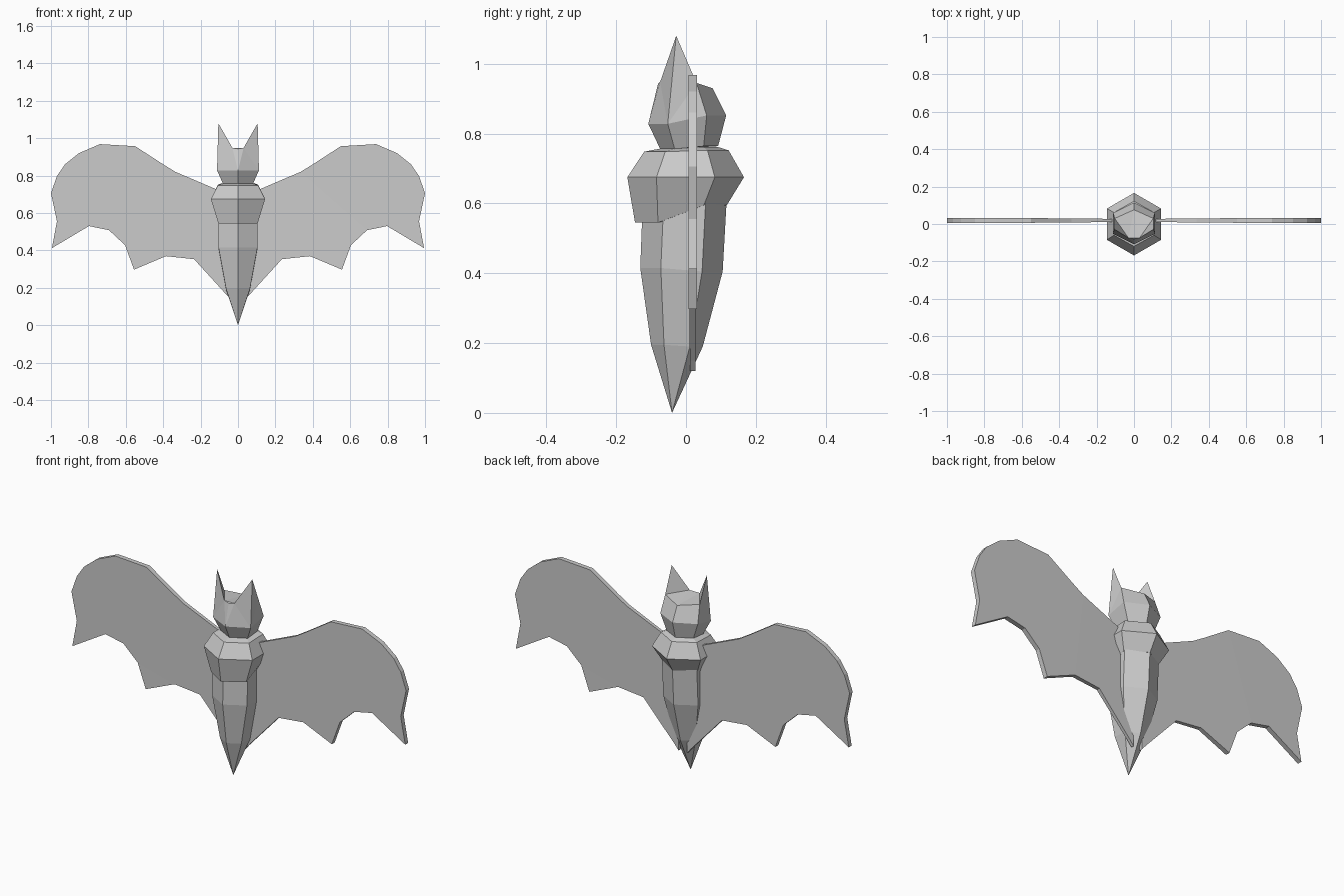
import bpy, bmesh

if "Cube" in bpy.data.objects:
    bpy.data.objects.remove(bpy.data.objects["Cube"])

grey = bpy.data.materials.new("plain_grey")
grey.diffuse_color = (0.6, 0.6, 0.6, 1)
grey.use_nodes = True
grey.node_tree.nodes["Principled BSDF"].inputs["Base Color"].default_value = grey.diffuse_color


def make(name, bm):
    bmesh.ops.recalc_face_normals(bm, faces=bm.faces)
    me = bpy.data.meshes.new(name)
    bm.to_mesh(me)
    bm.free()
    me.materials.append(grey)
    ob = bpy.data.objects.new(name, me)
    bpy.context.collection.objects.link(ob)
    return ob


def hex_ring(bm, half_w, front, back, z_front, z_back):
    """Six-sided ring with a ridge at the front and back; sides step in height."""
    q = (back - front) / 4
    pts = [(0, front, z_front), (half_w, front + q, z_front), (half_w, back - q, z_back),
           (0, back, z_back), (-half_w, back - q, z_back), (-half_w, front + q, z_front)]
    return [bm.verts.new(p) for p in pts]


def bridge(bm, a, b):
    n = len(a)
    for i in range(n):
        j = (i + 1) % n
        bm.faces.new((a[i], a[j], b[j], b[i]))


def loft(name, rings, tip=None):
    bm = bmesh.new()
    loops = [hex_ring(bm, *r) for r in rings]
    for a, b in zip(loops, loops[1:]):
        bridge(bm, a, b)
    bm.faces.new(loops[-1])
    if tip:
        t = bm.verts.new(tip)
        for i in range(6):
            bm.faces.new((loops[0][i], loops[0][(i + 1) % 6], t))
    else:
        bm.faces.new(loops[0])
    return make(name, bm)


# Tapering abdomen ending in a pointed tail
loft("abdomen", [(0.064, -0.10, 0.048, 0.195, 0.19),
                 (0.104, -0.131, 0.105, 0.415, 0.405),
                 (0.104, -0.124, 0.116, 0.60, 0.60)], tip=(0, -0.04, 0))

# Chest, cut lower at the front than at the back, and the short neck
loft("chest", [(0.105, -0.146, 0.117, 0.545, 0.595),
               (0.145, -0.168, 0.166, 0.675, 0.675),
               (0.107, -0.12, 0.122, 0.748, 0.752),
               (0.078, -0.074, 0.09, 0.757, 0.762)])

# Head with ears drawn up from its front corners
bm = bmesh.new()
low = hex_ring(bm, 0.08, -0.074, 0.092, 0.756, 0.764)
mid = hex_ring(bm, 0.112, -0.108, 0.115, 0.828, 0.852)
bridge(bm, low, mid)
bm.faces.new(low)
brow = bm.verts.new((0, -0.08, 0.943))
back = bm.verts.new((0, 0.076, 0.93))
top = [brow]
for s, f, r in ((1, 1, 2), (-1, 5, 4)):
    tip = bm.verts.new((s * 0.105, -0.028, 1.08))
    inner = bm.verts.new((s * 0.03, -0.074, 0.948))
    rear = bm.verts.new((s * 0.103, 0.03, 0.945))
    bm.faces.new((mid[0], inner, brow))
    bm.faces.new((mid[0], mid[f], inner))
    bm.faces.new((mid[f], tip, inner))
    bm.faces.new((mid[f], rear, tip))
    bm.faces.new((mid[f], mid[r], rear))
    bm.faces.new((inner, tip, rear))
    bm.faces.new((mid[r], mid[3], back, rear))
    top += [inner, rear, back] if s > 0 else [rear, inner]
bm.faces.new(top)
bmesh.ops.triangulate(bm, faces=[f for f in bm.faces if len(f.verts) > 4])
make("head_and_ears", bm)

# Scalloped wing outline (x, z), thinner towards the body
outline = [(0.03, 0.70), (0.117, 0.727), (0.335, 0.82), (0.40, 0.86), (0.55, 0.957),
           (0.738, 0.968), (0.85, 0.92), (0.925, 0.86), (0.968, 0.797), (1.0, 0.706),
           (0.968, 0.556), (0.995, 0.412), (0.797, 0.53), (0.69, 0.508), (0.604, 0.428),
           (0.556, 0.297), (0.385, 0.369), (0.235, 0.353), (0.05, 0.15), (0.025, 0.12)]


def wing(name, side):
    bm = bmesh.new()
    sheets = []
    for d in (-1, 1):
        sheets.append([bm.verts.new((side * x, 0.019 + d * 0.0125 * min(1, 0.6 + 0.75 * x), z))
                       for x, z in outline])
    bridge(bm, *sheets)
    sides = [bm.faces.new(s) for s in sheets]
    bmesh.ops.recalc_face_normals(bm, faces=bm.faces)
    bmesh.ops.triangulate(bm, faces=sides)
    return make(name, bm)


wing("right_wing", 1)
wing("left_wing", -1)
